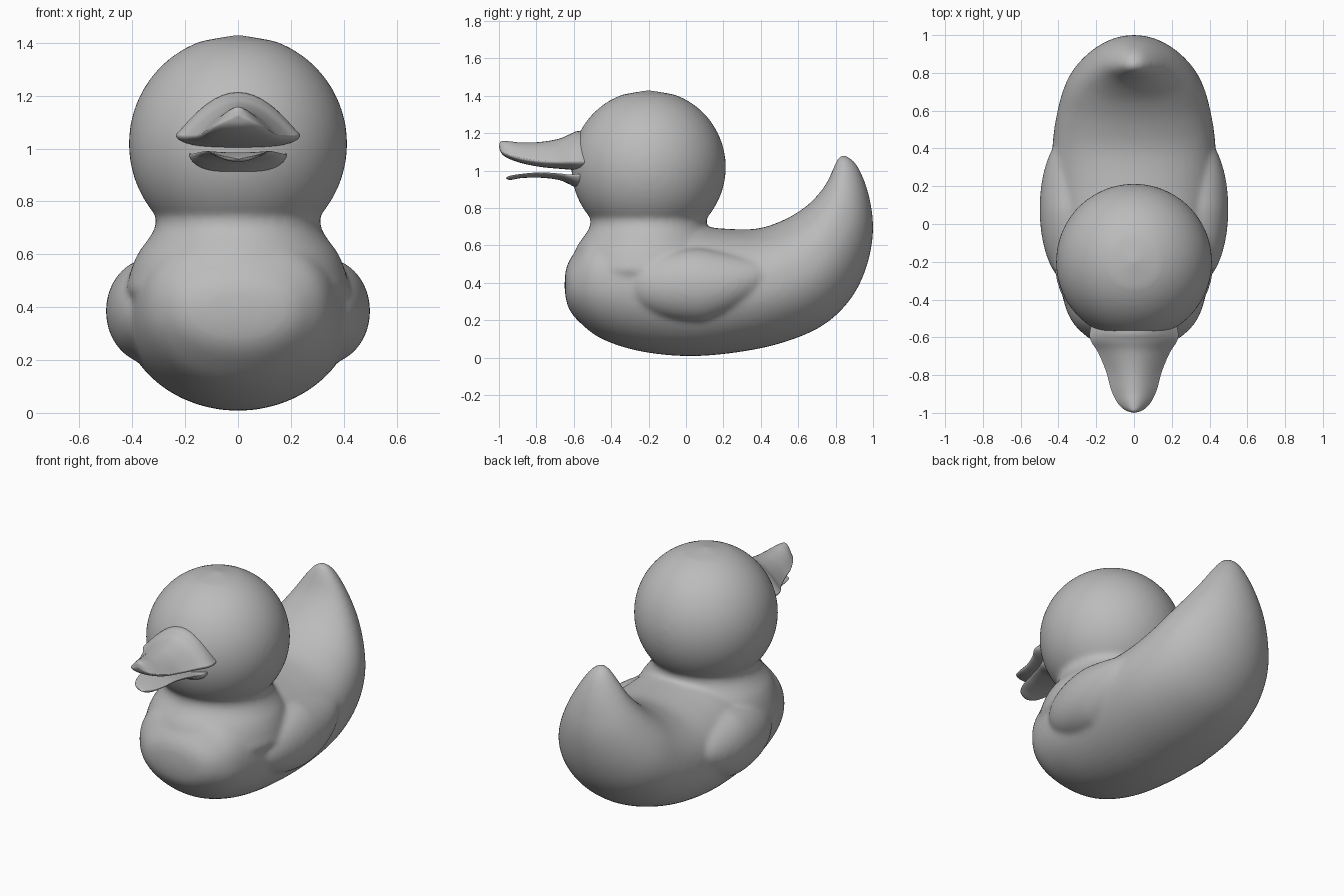
import bpy, bmesh
from math import sin, cos, pi, sqrt
from mathutils import Vector

cube = bpy.data.objects.get("Cube")
if cube:
    bpy.data.objects.remove(cube)

grey = bpy.data.materials.new("plain grey")
grey.use_nodes = True
COLOUR = (0.5, 0.5, 0.5, 1)
grey.diffuse_color = COLOUR
grey.node_tree.nodes["Principled BSDF"].inputs["Base Color"].default_value = COLOUR


def smooth_path(keys, steps):
    """Catmull-Rom interpolation through tuples of any length."""
    pts = [Vector(k) for k in keys]
    out = []
    for i in range(len(pts) - 1):
        a, b, c, d = pts[max(i - 1, 0)], pts[i], pts[i + 1], pts[min(i + 2, len(pts) - 1)]
        for s in range(steps):
            t = s / steps
            out.append(b + (c - a) * (t / 2) + (2 * a - 5 * b + 4 * c - d) * (t * t / 2)
                       + (3 * b - a - 3 * c + d) * (t ** 3 / 2))
    return out + [pts[-1]]


def skin(bm, rings):
    """Bridge rings of equal length into a closed surface."""
    loops = [[bm.verts.new(p) for p in ring] for ring in rings]
    n = len(loops[0])
    for a, b in zip(loops, loops[1:]):
        for i in range(n):
            j = (i + 1) % n
            bm.faces.new((a[i], a[j], b[j], b[i]))
    bm.faces.new(loops[0])
    bm.faces.new(loops[-1])


def loft(bm, keys, mid, top, bottom, steps=6, n=48):
    """Sections given as low point (y, z), high point (y, z) and half width."""
    rings = []
    for ly, lz, uy, uz, w in smooth_path(keys, steps):
        low, high = Vector((0, ly, lz)), Vector((0, uy, uz))
        centre = low.lerp(high, mid)
        ring = []
        for i in range(n):
            a = 2 * pi * i / n
            s = sin(a)
            end, power = (high, top) if s > 0 else (low, bottom)
            p = centre.lerp(end, abs(s) ** power)
            ring.append((max(w, 0) * cos(a), p.y, p.z))
        rings.append(ring)
    skin(bm, rings)


def finish(bm, name):
    bmesh.ops.remove_doubles(bm, verts=bm.verts, dist=0.0005)
    bmesh.ops.recalc_face_normals(bm, faces=bm.faces)
    for f in bm.faces:
        f.smooth = True
    mesh = bpy.data.meshes.new(name)
    bm.to_mesh(mesh)
    bm.free()
    mesh.materials.append(grey)
    obj = bpy.data.objects.new(name, mesh)
    bpy.context.collection.objects.link(obj)
    return obj


bm = bmesh.new()

# Hull sweeping from the chest up to the tail tip
loft(bm, [
    (-.65, .37, -.65, .37, 0), (-.63, .27, -.64, .48, .17),
    (-.57, .19, -.59, .57, .27), (-.45, .10, -.50, .67, .35),
    (-.25, .035, -.30, .71, .40), (0, .008, 0, .71, .42),
    (.25, .025, .20, .69, .435), (.50, .075, .38, .69, .43),
    (.72, .165, .52, .735, .40), (.87, .30, .63, .80, .355),
    (.96, .47, .70, .865, .29), (1, .67, .755, .94, .21),
    (.98, .86, .795, 1.03, .125), (.92, 1.02, .82, 1.075, .055),
    (.855, 1.085, .855, 1.085, 0)], mid=.5, top=.85, bottom=1)

# Round head turned together with the neck and shoulders
HEAD_Y, HEAD_Z, R = -.2, 1.018, .413
profile = [(.25, .32), (.41, .44), (.41, .52), (.38, .6), (.337, .66), (.314, .7), (.31, .73)]
profile = [tuple(p) for p in smooth_path(profile, 4)]
for i in range(29):
    z = -.66 * (1 - i / 28) + i / 28
    profile.append((R * sqrt(max(1 - z * z, 0)), HEAD_Z + R * z))
skin(bm, [[(r * cos(2 * pi * i / 64), HEAD_Y + r * sin(2 * pi * i / 64), z)
           for i in range(64)] for r, z in profile])

# Wings: flattened lobes, tapering and lifting toward the back
for side in (-1, 1):
    lobe = bmesh.ops.create_uvsphere(bm, u_segments=48, v_segments=32, radius=1)["verts"]
    for v in lobe:
        x, y, z = v.co
        taper = 1 - .3 * max(y, 0)
        lift = .07 * max(y, 0) ** 2
        v.co = (side * (.33 + .17 * x), .08 + .40 * y, .385 + .2 * z * taper + lift)

# Fuse into one soft skin
body = finish(bm, "body")
remesh = body.modifiers.new("fuse", "REMESH")
remesh.mode = "VOXEL"
remesh.voxel_size = .014
remesh.use_smooth_shade = True
soften = body.modifiers.new("soften", "SMOOTH")
soften.factor = .5
soften.iterations = 12

# Upper bill: arched, flared at the face
bm = bmesh.new()
loft(bm, [
    (-.50, 1.0, -.50, 1.21, .215), (-.57, 1.0, -.575, 1.212, .234),
    (-.62, 1.005, -.62, 1.195, .228), (-.68, 1.01, -.68, 1.17, .19),
    (-.78, 1.02, -.78, 1.153, .148), (-.88, 1.04, -.88, 1.15, .12),
    (-.95, 1.065, -.95, 1.157, .085), (-.985, 1.09, -.99, 1.155, .045),
    (-1, 1.125, -1, 1.125, 0)], mid=.25, top=2.2, bottom=.8)
finish(bm, "upper_bill")

# Lower bill: shallow dish
bm = bmesh.new()
loft(bm, [
    (-.50, .90, -.50, .965, .17), (-.57, .90, -.58, .965, .186),
    (-.62, .925, -.62, .968, .178), (-.68, .95, -.68, .978, .15),
    (-.78, .962, -.78, .985, .118), (-.88, .96, -.88, .978, .095),
    (-.94, .95, -.94, .968, .06), (-.965, .96, -.965, .96, 0)],
    mid=1.25, top=2, bottom=1)
finish(bm, "lower_bill")
